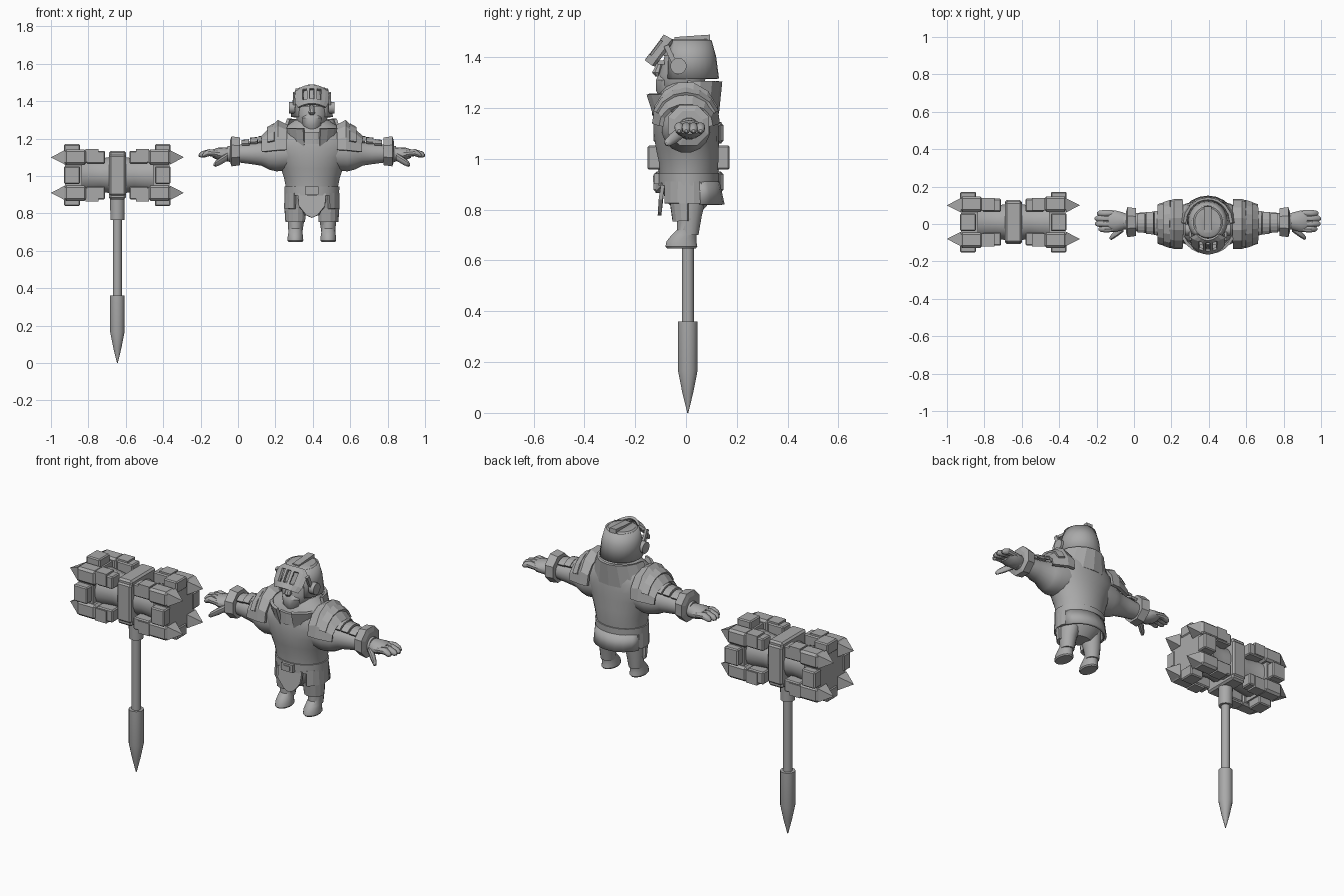
import bpy, bmesh, math
from mathutils import Vector, Matrix

if "Cube" in bpy.data.objects:
    bpy.data.objects.remove(bpy.data.objects["Cube"])

steel = bpy.data.materials.new("plain_grey")
steel.diffuse_color = (0.4, 0.4, 0.4, 1)
steel.use_nodes = True
steel.node_tree.nodes["Principled BSDF"].inputs["Base Color"].default_value = steel.diffuse_color

KNIGHT = (0.395, 0, 0)
HAMMER = (-0.645, 0.01, 1.005)


def finish(name, bm, origin, mirror="", thick=0, smooth=True, bevel=0):
    """Turn a bmesh into an object, with optional thickness and mirroring."""
    bmesh.ops.recalc_face_normals(bm, faces=bm.faces)
    me = bpy.data.meshes.new(name)
    bm.to_mesh(me)
    bm.free()
    me.materials.append(steel)
    ob = bpy.data.objects.new(name, me)
    bpy.context.collection.objects.link(ob)
    ob.location = origin
    if thick:
        m = ob.modifiers.new("thickness", 'SOLIDIFY')
        m.thickness, m.offset = thick, 0
    if bevel:
        m = ob.modifiers.new("bevel", 'BEVEL')
        m.width, m.segments = bevel, 1
    if mirror:
        m = ob.modifiers.new("mirror", 'MIRROR')
        m.use_axis = ["x" in mirror, "y" in mirror, "z" in mirror]
    if smooth:
        bpy.context.view_layer.objects.active = ob
        ob.select_set(True)
        bpy.ops.object.shade_smooth_by_angle(angle=math.radians(35))
        ob.select_set(False)
    return ob


def loft(name, rings, origin=KNIGHT, axis="z", n=20, arc=None, **kw):
    """Skin ellipses (x, y, z, a, b); an arc in degrees leaves an open plate."""
    bm = bmesh.new()
    rows = []
    for x, y, z, a, b in rings:
        row = []
        for i in range(n + 1 if arc else n):
            t = math.radians(arc[0] + (arc[1] - arc[0]) * i / n) if arc else math.tau * (i + .5) / n
            c, s = a * math.cos(t), b * math.sin(t)
            row.append(bm.verts.new((x + c, y + s, z) if axis == "z" else (x, y + c, z + s)))
        rows.append(row)
    for r, q in zip(rows, rows[1:]):
        k = len(r)
        for i in range(k - 1 if arc else k):
            j = (i + 1) % k
            bm.faces.new((r[i], r[j], q[j], q[i]))
    if not arc:
        bm.faces.new(rows[0])
        bm.faces.new(rows[-1])
    return finish(name, bm, origin, **kw)


def box(name, lo, hi, origin=KNIGHT, tilt=0, **kw):
    """Box between two corners, tilted about x."""
    lo, hi = Vector(lo), Vector(hi)
    bm = bmesh.new()
    bmesh.ops.create_cube(bm, size=1)
    bmesh.ops.scale(bm, vec=hi - lo, verts=bm.verts)
    bmesh.ops.rotate(bm, matrix=Matrix.Rotation(math.radians(tilt), 3, 'X'), verts=bm.verts)
    bmesh.ops.translate(bm, vec=(lo + hi) / 2, verts=bm.verts)
    return finish(name, bm, origin, smooth=False, **kw)


def tube(name, pts, n=10, **kw):
    """Rounded limb along x through (x, y, z, radius) points."""
    return loft(name, [(x, y, z, r, r) for x, y, z, r in pts], axis="x", n=n, mirror="x", **kw)


# ---- war hammer: head ----
loft("hammer_core", [(x, 0, 0, r, r) for x, r in
     [(-.27, .12), (-.17, .1), (-.09, .09), (0, .105), (.09, .09), (.17, .1), (.27, .12)]],
     HAMMER, "x", 16)
box("hammer_end_plate", (.19, -.12, -.12), (.28, .12, .12), HAMMER, mirror="x")
box("corner_block", (.165, .055, .055), (.285, .138, .138), HAMMER, mirror="xyz", bevel=.012)
box("corner_rail", (.065, .055, .06), (.165, .125, .13), HAMMER, mirror="xyz", bevel=.006)
box("outer_rail", (.1, .062, .07), (.17, .13, .14), HAMMER, mirror="xyz")
box("end_block_side", (.2, .1, -.047), (.285, .162, .047), HAMMER, mirror="xy", bevel=.006)
box("end_block_top", (.2, -.047, .1), (.285, .047, .165), HAMMER, mirror="xz", bevel=.006)
box("centre_band_side", (-.045, .06, -.11), (.045, .118, .11), HAMMER, mirror="y", bevel=.01)
box("centre_band_top", (-.045, -.11, .06), (.045, .11, .13), HAMMER, mirror="z", bevel=.01)

# Four-sided spikes at each corner of both ends
bm = bmesh.new()
bmesh.ops.create_cone(bm, segments=4, radius1=.055, radius2=0, depth=.075, cap_ends=True,
                      matrix=Matrix.Translation((.318, .09, .095)) @ Matrix.Rotation(math.pi / 2, 4, 'Y')
                      @ Matrix.Rotation(math.pi / 4, 4, 'Z'))
finish("spike", bm, HAMMER, mirror="xyz", smooth=False)

# ---- war hammer: handle ----
ROD = (-.645, .007, 0)
for name, prof in {"handle_collar": [(.765, .038), (.9, .04)],
                   "shaft": [(.34, .024), (.78, .024)],
                   "pointed_grip": [(0, .002), (.08, .022), (.165, .039), (.36, .039)]}.items():
    loft(name, [(0, 0, z, r, r) for z, r in prof], ROD, n=16)

# ---- body ----
loft("torso", [(0, y, z, a, b) for z, y, a, b in [
    (.79, .01, .07, .05), (.83, .01, .115, .085), (.88, .01, .135, .108), (.94, .01, .14, .114),
    (.99, .01, .15, .118), (1.04, .005, .167, .124), (1.10, 0, .195, .128), (1.15, 0, .225, .128),
    (1.20, 0, .22, .124), (1.25, .005, .16, .115), (1.30, .01, .09, .09)]], n=28)
tube("arm", [(.1, 0, 1.13, .1), (.19, 0, 1.12, .097), (.23, 0, 1.115, .082), (.27, .003, 1.12, .066),
             (.32, .007, 1.12, .058), (.38, .01, 1.12, .05), (.45, .012, 1.118, .042)], n=16)
loft("wrist_band", [(x, .01, 1.132, r, r) for x, r in [(.385, .06), (.383, .08), (.43, .087), (.438, .06)]],
     axis="x", n=8, mirror="x", smooth=False)

# ---- hands ----
loft("palm", [(x, .015, z, a, b) for x, z, a, b in [
    (.42, 1.118, .035, .032), (.46, 1.115, .05, .038), (.5, 1.118, .06, .034), (.53, 1.12, .052, .022)]],
     axis="x", n=14, mirror="x")
for i, tip in enumerate((.585, .603, .605, .592)):
    y = -.027 + .028 * i
    tube("finger", [(.5, y, 1.12, .017), (.55, y, 1.125, .019), (tip - .012, y, 1.115, .016),
                    (tip, y, 1.11, .006)])
tube("thumb", [(.45, -.02, 1.105, .022), (.49, -.05, 1.08, .021), (.515, -.07, 1.065, .016),
               (.525, -.075, 1.06, .006)])

# ---- arm and shoulder armour ----
for x0, x1, r in ((.245, .285, .088), (.29, .33, .08), (.335, .375, .068)):
    loft("arm_plate", [(x0, .005, 1.122, r, r), (x1, .005, 1.122, r - .004, r - .004)],
         axis="x", n=6, arc=(45, 135), thick=.014, mirror="x", smooth=False)
loft("shoulder_guard", [(.135, 0, 1.15, .125, .12), (.18, 0, 1.15, .125, .145), (.265, 0, 1.135, .098, .075)],
     axis="x", n=7, arc=(-5, 185), thick=.018, mirror="x", smooth=False)
loft("shoulder_strip", [(.2, 0, 1.14, .13, .135), (.235, 0, 1.14, .118, .115)],
     axis="x", n=6, arc=(20, 160), thick=.016, mirror="x", smooth=False)
loft("front_collar", [(0, 0, 1.15, .13, .12), (0, 0, 1.255, .15, .155)],
     n=3, arc=(287, 335), thick=.016, mirror="x", smooth=False)
loft("throat_plate", [(0, 0, 1.17, .13, .125), (0, 0, 1.235, .13, .125)],
     n=4, arc=(250, 290), thick=.016, smooth=False)
loft("back_collar", [(0, 0, 1.18, .17, .122), (0, .005, 1.305, .125, .13)],
     n=8, arc=(0, 180), thick=.016, smooth=False)

# ---- belt and skirt ----
loft("belt", [(0, .01, z, a, b) for z, a, b in [(.895, .13, .105), (.895, .147, .12), (.945, .148, .121),
                                               (.945, .13, .105)]], n=24)
box("buckle", (-.036, -.125, .9), (.036, -.1, .943))
box("buckle_inset", (-.02, -.13, .91), (.02, -.12, .933))
loft("side_skirt", [(0, .01, .91, .14, .115), (0, .01, .825, .142, .118)],
     n=5, arc=(-50, 25), thick=.014, mirror="x", smooth=False)
loft("back_skirt", [(0, .01, .91, .14, .115), (0, .01, .82, .145, .135)],
     n=8, arc=(20, 160), thick=.014)
bm = bmesh.new()
bm.faces.new([bm.verts.new(p) for p in [
    (-.075, -.09, .905), (.075, -.09, .905), (.07, -.1, .84), (.03, -.103, .79),
    (0, -.104, .777), (-.03, -.103, .79), (-.07, -.1, .84)]])
finish("front_cloth", bm, KNIGHT, thick=.015, smooth=False)

# ---- legs ----
loft("leg", [(x, y, z, a, b) for x, y, z, a, b in [
    (.068, .005, .9, .06, .085), (.075, .008, .83, .056, .068), (.085, .012, .77, .046, .05),
    (.088, .012, .7, .038, .038)]], n=16, mirror="x")
loft("boot", [(.088, y, z, a, b) for y, z, a, b in [
    (-.018, .648, .038, .058), (-.018, .655, .043, .064), (-.018, .675, .042, .06),
    (-.008, .7, .038, .05), (.005, .72, .036, .042), (.01, .765, .043, .046)]], n=16, mirror="x")
loft("knee_guard", [(.085, .008, .755, .05, .055), (.085, .008, .83, .055, .066)],
     n=6, arc=(210, 360), thick=.014, mirror="x", smooth=False)

# ---- head ----
loft("head", [(0, y, z, a, b) for y, z, a, b in [
    (0, 1.24, .06, .07), (-.02, 1.28, .075, .085), (-.012, 1.33, .09, .096), (-.002, 1.38, .088, .09),
    (.005, 1.43, .08, .083)]], n=20)
loft("beard", [(0, y, z, a, b) for y, z, a, b in [
    (-.08, 1.235, .02, .02), (-.08, 1.27, .05, .04), (-.085, 1.31, .055, .035), (-.085, 1.335, .03, .02)]],
     n=12)
loft("nose", [(0, y, z, a, a) for y, z, a in [(-.112, 1.325, .01), (-.115, 1.34, .02), (-.1, 1.385, .01)]], n=8)
box("brow", (.012, -.112, 1.372), (.06, -.085, 1.387), mirror="x")

# ---- helmet ----
loft("helmet", [(0, .015, 1.315, .106, .108), (0, .012, 1.4, .097, .1), (0, .01, 1.465, .08, .084)],
     n=20, arc=(-50, 230), thick=.014)
loft("helmet_crown", [(0, .008, 1.405, .092, .097), (0, .01, 1.464, .08, .084), (0, .012, 1.472, .07, .074)],
     n=20)
box("crest", (-.02, -.045, 1.452), (.02, .095, 1.484), tilt=4)
loft("hinge_disc", [(.09, -.03, 1.365, .032, .032), (.122, -.03, 1.365, .032, .032)],
     axis="x", n=14, mirror="x")
box("visor_strap", (.088, -.07, 1.365), (.102, -.05, 1.45), tilt=25, mirror="x")

# Raised visor: curved mask with three slots
bm = bmesh.new()
cols = (0, .011, .026, .048, .07, .09)
grid = []
for s, w in ((0, .8), (.25, .95), (.8, 1), (1, .68)):
    row = []
    for u in cols:
        bulge = .035 * (1 - (u / .09) ** 2)
        row.append(bm.verts.new((u * w, -.128 + .075 * s - .83 * bulge, 1.365 + .1 * s + .55 * bulge)))
    grid.append(row)
for r in range(3):
    for c in range(5):
        if not (r == 1 and c in (0, 2)):
            bm.faces.new((grid[r][c], grid[r][c + 1], grid[r + 1][c + 1], grid[r + 1][c]))
visor = finish("visor", bm, KNIGHT, mirror="x", smooth=False)
m = visor.modifiers.new("thickness", 'SOLIDIFY')
m.thickness, m.offset = .014, 0
